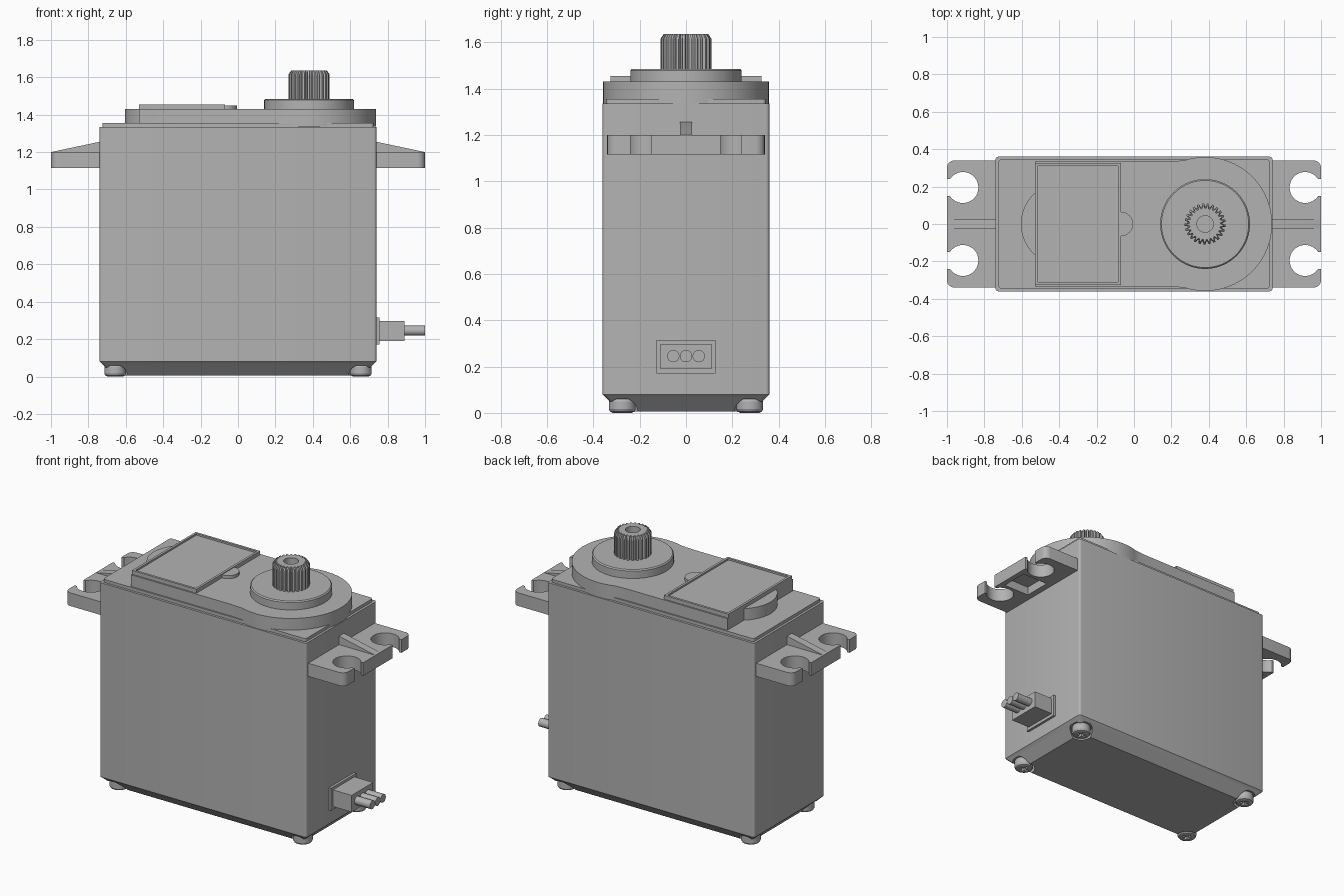
import bpy, bmesh
from math import sin, cos, pi, radians, asin
from mathutils import Matrix

if "Cube" in bpy.data.objects:
    bpy.data.objects.remove(bpy.data.objects["Cube"])

GREY = (0.45, 0.45, 0.45, 1)
grey = bpy.data.materials.new("matte grey")
grey.use_nodes = True
grey.diffuse_color = GREY
grey.node_tree.nodes["Principled BSDF"].inputs["Base Color"].default_value = GREY


# Outlines in the xy plane
def arc(cx, cy, r, a0, a1, n):
    return [(cx + r * cos(a0 + (a1 - a0) * i / n), cy + r * sin(a0 + (a1 - a0) * i / n))
            for i in range(n + 1)]


def circle(cx, cy, r, n=48):
    return arc(cx, cy, r, 0, 2 * pi, n)[:-1]


def rect(x0, x1, y0, y1, r=0.0):
    if not r:
        return [(x0, y0), (x1, y0), (x1, y1), (x0, y1)]
    corners = [(x1 - r, y1 - r), (x0 + r, y1 - r), (x0 + r, y0 + r), (x1 - r, y0 + r)]
    return [p for k, c in enumerate(corners)
            for p in arc(*c, r, k * pi / 2, (k + 1) * pi / 2, 4)]


# Skin a stack of (outline, z) rings and close both ends
def loft(name, rings, matrix=None):
    bm = bmesh.new()
    loops = [[bm.verts.new((x, y, z)) for x, y in pts] for pts, z in rings]
    n = len(loops[0])
    for a, b in zip(loops, loops[1:]):
        for i in range(n):
            j = (i + 1) % n
            bm.faces.new((a[i], a[j], b[j], b[i]))
    bm.faces.new(loops[0][::-1])
    bm.faces.new(loops[-1])
    if matrix:
        bm.transform(matrix)
    bmesh.ops.recalc_face_normals(bm, faces=bm.faces)
    mesh = bpy.data.meshes.new(name)
    bm.to_mesh(mesh)
    bm.free()
    mesh.materials.append(grey)
    ob = bpy.data.objects.new(name, mesh)
    bpy.context.collection.objects.link(ob)
    return ob


def prism(name, outline, z0, z1, matrix=None):
    return loft(name, [(outline, z0), (outline, z1)], matrix)


def lathe(name, cx, cy, profile, n=64):
    return loft(name, [(circle(cx, cy, r, n), z) for r, z in profile])


def cut(target, cutter):
    cutter.hide_render = True
    mod = target.modifiers.new("cut", 'BOOLEAN')
    mod.operation, mod.solver, mod.object = 'DIFFERENCE', 'EXACT', cutter
    bpy.context.view_layer.objects.active = target
    bpy.ops.object.modifier_apply(modifier=mod.name)
    bpy.data.objects.remove(cutter)


# Case: chamfered base, tall walls, stepped lip on top
def case_outline(inset):
    return rect(-0.74 + inset, 0.74 - inset, -0.36 + inset, 0.36 - inset, 0.015)


case = loft("case", [(case_outline(0.075), 0.005), (case_outline(0), 0.08),
                     (case_outline(0), 1.335), (case_outline(0.015), 1.335),
                     (case_outline(0.015), 1.355)])

# Corner screws sitting in pockets under the case
for sx in (-1, 1):
    for sy in (-1, 1):
        cx, cy = sx * 0.657, sy * 0.275
        cut(case, prism("screw_pocket", circle(cx, cy, 0.068), -0.05, 0.06))
        screw = lathe("corner_screw", cx, cy,
                      [(0.04, 0), (0.052, 0.005), (0.058, 0.016), (0.058, 0.05), (0.052, 0.062)], 32)
        w, l = 0.008, 0.032
        cross = [(w, w), (w, l), (-w, l), (-w, w), (-l, w), (-l, -w),
                 (-w, -w), (-w, -l), (w, -l), (w, -w), (l, -w), (l, w)]
        cut(screw, prism("screw_slot", [(cx + x, cy + y) for x, y in cross], -0.02, 0.02))

# Mounting ears with open screw holes, a sloping rib and a hollow underside
HOLE_X, HOLE_Y, HOLE_R, GAP = 0.915, 0.195, 0.083, 0.045
open_angle = asin(GAP / HOLE_R)


def open_hole(y):
    return [(1, y - GAP)] + arc(HOLE_X, y, HOLE_R, 2 * pi - open_angle, open_angle, 28) + [(1, y + GAP)]


ear_outline = ([(0.72, -0.34)] + arc(0.96, -0.30, 0.04, -pi / 2, 0, 6)
               + open_hole(-HOLE_Y) + open_hole(HOLE_Y)
               + arc(0.96, 0.30, 0.04, 0, pi / 2, 6) + [(0.72, 0.34)])
rib_side = [(0.72, 1.19), (1.0, 1.19), (1.0, 1.2), (0.74, 1.255), (0.72, 1.255)]
upright = Matrix.Rotation(pi / 2, 4, 'X')
for s, side in ((1, "left"), (-1, "right")):
    flip = Matrix.Diagonal((s, 1, 1, 1))
    ear = prism(side + "_mounting_ear", ear_outline, 1.115, 1.2, flip)
    cut(ear, prism("ear_hollow", rect(0.78, 0.965, -0.09, 0.09), 1.0, 1.17, flip))
    prism(side + "_ear_rib", rib_side, -0.025, 0.025, flip @ upright)

# Gear cover: straight walls running into a large round end
GX = 0.38
cover = ([(-0.53, -0.335), (0.18, -0.335), (0.24, -0.338)]
         + arc(GX, 0, 0.358, radians(-108), radians(108), 64)
         + [(0.24, 0.338), (0.18, 0.335), (-0.53, 0.335)])
prism("gear_cover", cover, 1.336, 1.43)
prism("rear_round_step", circle(-0.385, 0, 0.22, 64), 1.35, 1.43)

# Label panel with a thin raised rim and a round tab
outer = rect(-0.53, -0.07, -0.325, 0.325)
inner = rect(-0.515, -0.085, -0.31, 0.31)
loft("label_panel", [(outer, 1.35), (outer, 1.455), (inner, 1.455), (inner, 1.444)])
prism("panel_tab", [(-0.075, -0.065)] + arc(-0.07, 0, 0.065, -pi / 2, pi / 2, 20) + [(-0.075, 0.065)],
      1.42, 1.45)

# Output boss and toothed shaft with a screw hole
lathe("output_boss", GX, 0, [(0.24, 1.42), (0.24, 1.478), (0.233, 1.485)], 80)
TEETH = 25


def toothed(scale):
    step = 2 * pi / TEETH
    return [(GX + scale * r * cos((t + f) * step), scale * r * sin((t + f) * step))
            for t in range(TEETH)
            for f, r in ((0, 0.094), (0.3, 0.094), (0.45, 0.11), (0.85, 0.11))]


loft("output_shaft", [(toothed(1), 1.47), (toothed(1), 1.615), (toothed(0.88), 1.635),
                      (circle(GX, 0, 0.044, 4 * TEETH), 1.635),
                      (circle(GX, 0, 0.044, 4 * TEETH), 1.57)])

# Cable outlet on the left side
sideways = Matrix.Rotation(pi / 2, 4, 'Y')
prism("cable_plate", rect(-0.315, -0.17, -0.128, 0.128), 0.73, 0.756, sideways)
prism("cable_grommet", rect(-0.298, -0.19, -0.11, 0.11), 0.73, 0.89, sideways)
for y in (-0.055, 0, 0.055):
    prism("cable_wire", circle(-0.245, y, 0.0265, 24), 0.88, 1.0, sideways)

# Smooth the round surfaces, keep the edges crisp
bpy.ops.object.select_all(action='DESELECT')
for ob in bpy.context.collection.objects:
    if ob.type == 'MESH':
        ob.select_set(True)
        bpy.context.view_layer.objects.active = ob
bpy.ops.object.shade_smooth_by_angle(angle=radians(25))
